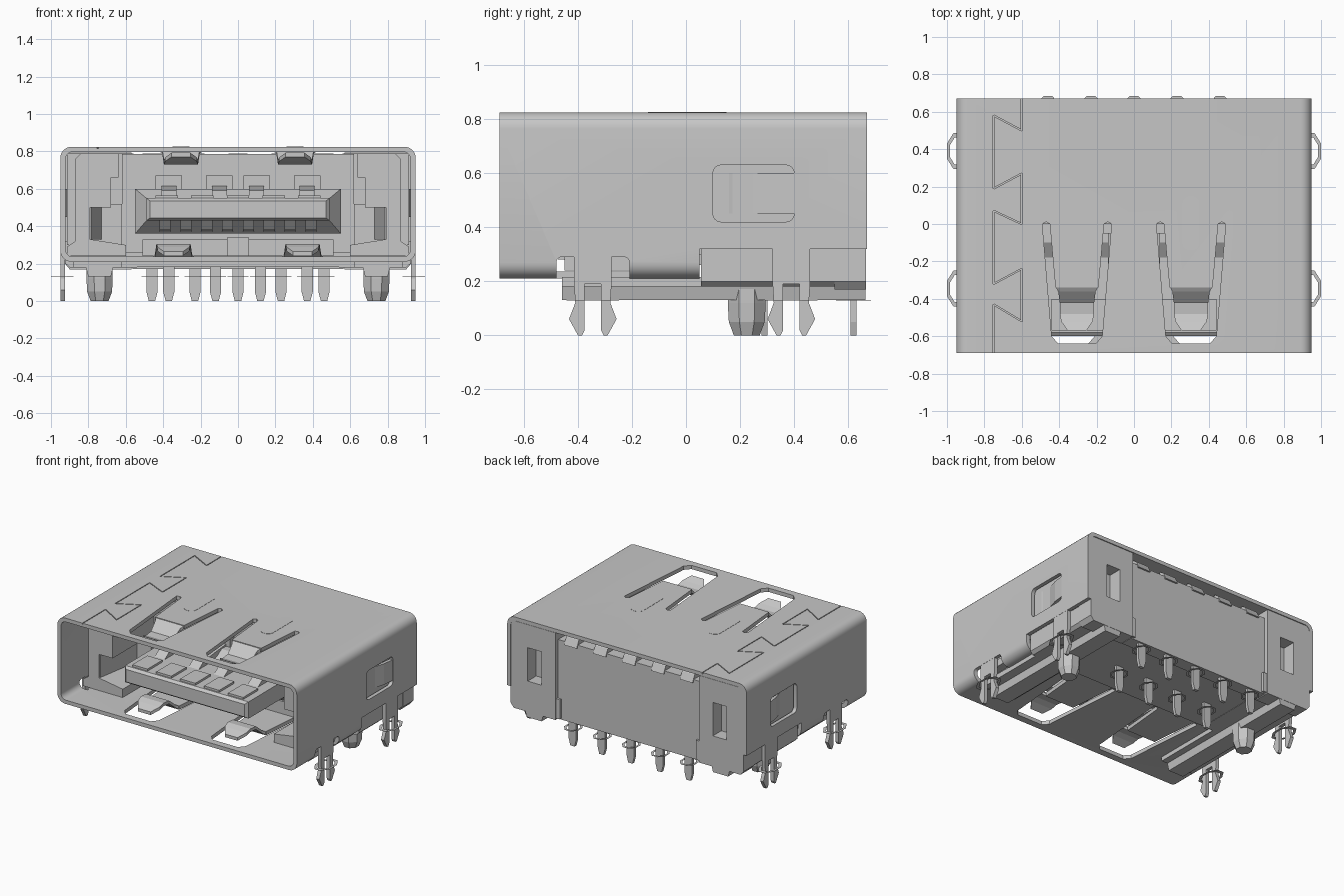
import bpy, bmesh, math
from mathutils import Vector

if "Cube" in bpy.data.objects:
    bpy.data.objects.remove(bpy.data.objects["Cube"], do_unlink=True)

grey = bpy.data.materials.new("satin grey")
grey.use_nodes = True
COL = (0.57, 0.57, 0.57, 1)
grey.diffuse_color = COL
grey.node_tree.nodes["Principled BSDF"].inputs["Base Color"].default_value = COL
SIDES = ((1, "left"), (-1, "right"))


def loft(name, sections):
    """Closed solid through matching loops of 3D points."""
    bm = bmesh.new()
    loops = [[bm.verts.new(p) for p in s] for s in sections]
    n = len(loops[0])
    for a, b in zip(loops, loops[1:]):
        for i in range(n):
            j = (i + 1) % n
            bm.faces.new((a[i], a[j], b[j], b[i]))
    bm.faces.new(loops[0])
    bm.faces.new(loops[-1])
    bmesh.ops.recalc_face_normals(bm, faces=bm.faces)
    me = bpy.data.meshes.new(name)
    bm.to_mesh(me)
    bm.free()
    ob = bpy.data.objects.new(name, me)
    bpy.context.collection.objects.link(ob)
    me.materials.append(grey)
    return ob


def prism(name, pts, a, b, axis):
    """Extrude a 2D outline from a to b along the axis."""
    place = {"x": lambda p, t: (t, p[0], p[1]), "y": lambda p, t: (p[0], t, p[1]),
             "z": lambda p, t: (p[0], p[1], t)}[axis]
    return loft(name, [[place(p, t) for p in pts] for t in (a, b)])


def rect(x0, x1, y0, y1):
    return [(x0, y0), (x1, y0), (x1, y1), (x0, y1)]


def box(name, x0, x1, y0, y1, z0, z1):
    return prism(name, rect(x0, x1, y0, y1), z0, z1, "z")


def rounded(x0, x1, y0, y1, r, n=6):
    pts = []
    for k, (cx, cy) in enumerate(((x1 - r, y1 - r), (x0 + r, y1 - r), (x0 + r, y0 + r), (x1 - r, y0 + r))):
        for i in range(n + 1):
            a = math.pi / 2 * (k + i / n)
            pts.append((cx + r * math.cos(a), cy + r * math.sin(a)))
    return pts


def cut(ob, cutters):
    """Subtract the cutters and keep the result as plain mesh."""
    for c in cutters:
        m = ob.modifiers.new("cut", "BOOLEAN")
        m.operation, m.object, m.solver = "DIFFERENCE", c, "EXACT"
    bpy.context.view_layer.update()
    me = bpy.data.meshes.new_from_object(ob.evaluated_get(bpy.context.evaluated_depsgraph_get()))
    ob.modifiers.clear()
    ob.data = me
    for c in cutters:
        bpy.data.objects.remove(c, do_unlink=True)


def flip(s, pts):
    return [(s * x, y) for x, y in pts]


def octagon(cx, cy, rx, ry):
    return [(cx + rx * math.cos(a), cy + ry * math.sin(a)) for a in (math.pi / 8 + k * math.pi / 4 for k in range(8))]


def ring(name, cx, cy, rx, ry):
    """Thin solder collar around a pin."""
    ob = prism(name, octagon(cx, cy, rx, ry), 0.129, 0.131, "z")
    cut(ob, [prism("collar_hole", octagon(cx, cy, 0.75 * rx, 0.75 * ry), 0.1, 0.2, "z")])


# Metal shell: rounded tube open at both ends
shell = prism("shell", rounded(-0.95, 0.95, 0.21, 0.825, 0.06), -0.69, 0.67, "y")
cutters = [prism("bore", rounded(-0.923, 0.923, 0.237, 0.798, 0.04), -0.8, 0.8, "y"),
           box("rear_floor_cut", -1.1, 1.1, 0.05, 0.8, 0.1, 0.32)]
slot = [(-0.185, 0), (-0.165, 0.012), (-0.145, 0), (-0.115, -0.34), (0.115, -0.34), (0.145, 0), (0.165, 0.012),
        (0.185, 0), (0.135, -0.6), (0.1, -0.64), (-0.1, -0.64), (-0.135, -0.6)]
for s, side in SIDES:
    for cx, z0, z1 in ((0.305, 0.7, 0.9), (0.345, 0.15, 0.3)):
        cutters.append(prism("spring_slot", [(s * cx + x, y) for x, y in slot], z0, z1, "z"))
    cutters.append(prism("side_window", rounded(0.10, 0.40, 0.42, 0.63, 0.03), s * 0.88, s * 1.05, "x"))
    cutters.append(prism("leg_notch", rounded(-0.48, -0.21, 0.15, 0.29, 0.02), s * 0.86, s * 1.05, "x"))
# Dovetail seam grooves in the roof
seam = [(-0.6, 0.7), (-0.6, 0.5), (-0.75, 0.58), (-0.75, 0.19), (-0.6, 0.27), (-0.6, 0), (-0.75, 0.07),
        (-0.75, -0.32), (-0.6, -0.24), (-0.6, -0.52), (-0.75, -0.43), (-0.75, -0.72)]
for p, q in zip(seam, seam[1:]):
    p, q = Vector(p), Vector(q)
    d = (q - p).normalized()
    n = Vector((-d.y, d.x)) * 0.003
    cutters.append(prism("seam_groove", [p + n, p - n, q - n, q + n], 0.815, 0.9, "z"))
cut(shell, cutters)
bpy.ops.object.select_all(action="DESELECT")
shell.select_set(True)
bpy.context.view_layer.objects.active = shell
bpy.ops.object.shade_smooth_by_angle(angle=math.radians(30))

# Half outline of a forked leg, mirrored about its centre line
fork = [(0.03, 0.19), (0.03, 0.02), (0.04, 0), (0.055, 0), (0.088, 0.06), (0.065, 0.12), (0.07, 0.2)]
for s, side in SIDES:
    # Contact springs in roof and floor
    path = [(-0.335, 0), (-0.36, 0.015), (-0.42, 0.065), (-0.48, 0.07), (-0.52, 0.055), (-0.57, 0.03)]
    for level, cx, z, d in (("top", 0.305, 0.812, -1), ("bottom", 0.345, 0.223, 1)):
        secs = []
        for i, (y, h) in enumerate(path):
            w = (0.115, 0.1, 0.092, 0.09, 0.085, 0.05)[i]
            x, zz = s * cx, z + d * h
            secs.append([(x - w, y, zz - 0.011), (x + w, y, zz - 0.011), (x + w, y, zz + 0.011), (x - w, y, zz + 0.011)])
        loft(f"{level}_spring_{side}", secs)
    # Roof dimple
    prism(f"roof_dimple_{side}", rounded(s * 0.305 - 0.045, s * 0.305 + 0.045, -0.14, 0.15, 0.04), 0.82, 0.8265, "z")
    # Side latch spring bowed inward
    loft(f"side_spring_{side}", [[(s * (x + e), y, z) for e, z in ((0, 0.45), (0.022, 0.45), (0.022, 0.6), (0, 0.6))]
                                 for y, x in ((0.41, 0.925), (0.32, 0.915), (0.22, 0.885), (0.16, 0.895))])
    # Legs with collars
    for end, cy, top in (("front", -0.345, 0.3), ("back", 0.39, 0.335)):
        half = fork + [(0.07, top)]
        outline = [(cy + y, z) for y, z in half] + [(cy - y, z) for y, z in reversed(half)]
        prism(f"{end}_leg_{side}", outline, s * 0.924, s * 0.949, "x")
        ring(f"{end}_leg_collar_{side}", s * 0.94, cy, 0.065, 0.105)

    # Housing side guide with stepped channel and a tapered socket in it
    guide = [(0.87, 0.76), (0.84, 0.79), (0.64, 0.79), (0.64, 0.66), (0.68, 0.66), (0.68, 0.5), (0.79, 0.5), (0.79, 0.33),
             (0.6, 0.3), (0.6, 0.24), (0.915, 0.24), (0.915, 0.29), (0.87, 0.32)]
    prism(f"side_guide_{side}", flip(s, guide), -0.45, 0.05, "y")
    loft(f"socket_slope_{side}", [[(s * x, y, z) for x, z in ((0.79, 0.33), (0.79, 0.5), (x1, 0.5), (x1, 0.33))]
                                  for y, x1 in ((-0.1, 0.73), (-0.44, 0.785))])
    prism(f"channel_end_{side}", flip(s, rect(0.62, 0.8, 0.3, 0.52)), -0.1, 0.1, "y")
    prism(f"housing_side_{side}", flip(s, rect(0.56, 0.915, 0.3, 0.79)), 0.02, 0.56, "y")
    # Lower flank, front skid, foot rail and board peg
    prism(f"housing_flank_{side}", flip(s, [(0.54, 0.18), (0.9, 0.18), (0.922, 0.2), (0.922, 0.32), (0.54, 0.32)]), 0.055, 0.66, "y")
    prism(f"front_skid_{side}", flip(s, rect(0.62, 0.88, 0.18, 0.215)), -0.46, 0.06, "y")
    prism(f"foot_rail_{side}", flip(s, [(0.68, 0.13), (0.8, 0.13), (0.815, 0.19), (0.665, 0.19)]), -0.46, 0.665, "y")
    loft(f"board_peg_{side}", [[(x, y, z) for x, y in octagon(s * 0.74, 0.225, r, r)]
                              for z, r in ((0, 0.052), (0.05, 0.072), (0.12, 0.076), (0.19, 0.076))])
    # Rear wing with rectangular pocket
    wing = prism(f"rear_wing_{side}", flip(s, [(0.57, 0.17), (0.9, 0.17), (0.925, 0.2), (0.925, 0.78), (0.9, 0.795), (0.57, 0.795)]), 0.55, 0.667, "y")
    cut(wing, [prism("pocket", flip(s, rect(0.68, 0.79, 0.39, 0.63)), 0.57, 0.8, "y")])

# Housing core, base and rear cover
box("housing_core", -0.62, 0.62, 0.0, 0.56, 0.26, 0.785)
box("housing_base", -0.55, 0.55, 0.055, 0.62, 0.182, 0.3)
box("rear_cover", -0.565, 0.565, 0.55, 0.643, 0.172, 0.74)
box("floor_step", -0.51, 0.51, -0.06, 0.02, 0.24, 0.33)
box("floor_key", -0.06, 0.06, -0.2, 0.0, 0.24, 0.34)

# Tongue with flared root and chamfered nose
loft("tongue", [[(x, y, z) for x, z in rect(-w, w, z0, z1)] for y, w, z0, z1 in
                ((-0.6, 0.47, 0.445, 0.535), (-0.58, 0.49, 0.43, 0.55), (-0.18, 0.49, 0.43, 0.55),
                 (-0.1, 0.55, 0.36, 0.6), (0.02, 0.55, 0.36, 0.6))])
for i in range(5):
    x = -0.38 + 0.19 * i
    box(f"tongue_pad_{i + 1}", x - 0.06, x + 0.06, -0.57, -0.4, 0.54, 0.565)
    # Rear contact shoulder
    px = -0.46 + 0.23 * i
    prism(f"contact_shoulder_{i + 1}", [(0.54, 0.74), (0.6, 0.79), (0.63, 0.77), (0.655, 0.72), (0.54, 0.72)], px - 0.05, px + 0.05, "x")
for i, x in enumerate((-0.37, -0.1, 0.1, 0.37)):
    box(f"contact_hood_{i + 1}", x - 0.07, x + 0.07, -0.05, 0.02, 0.59, 0.67)
    prism(f"upper_contact_{i + 1}", [(-0.36, 0.55), (-0.3, 0.59), (0.0, 0.62), (0.0, 0.59), (-0.25, 0.55)], x - 0.04, x + 0.04, "x")
for i in range(8):
    x = -0.39 + 0.1114 * i
    prism(f"lower_contact_{i + 1}", [(-0.5, 0.435), (-0.45, 0.38), (0.0, 0.37), (0.0, 0.435)], x - 0.03, x + 0.03, "x")

# Two rows of tapered solder pins with collars
pins = [(-0.46 + 0.23 * i, 0.62) for i in range(5)] + [(x, 0.29) for x in (-0.37, -0.12, 0.12, 0.37)]
for i, (x, y) in enumerate(pins):
    prism(f"solder_pin_{i + 1}", [(x - 0.017, 0), (x + 0.017, 0), (x + 0.03, 0.05), (x + 0.03, 0.3), (x - 0.03, 0.3), (x - 0.03, 0.05)],
          y - 0.011, y + 0.011, "y")
    ring(f"solder_pin_collar_{i + 1}", x, y, 0.06, 0.07)
